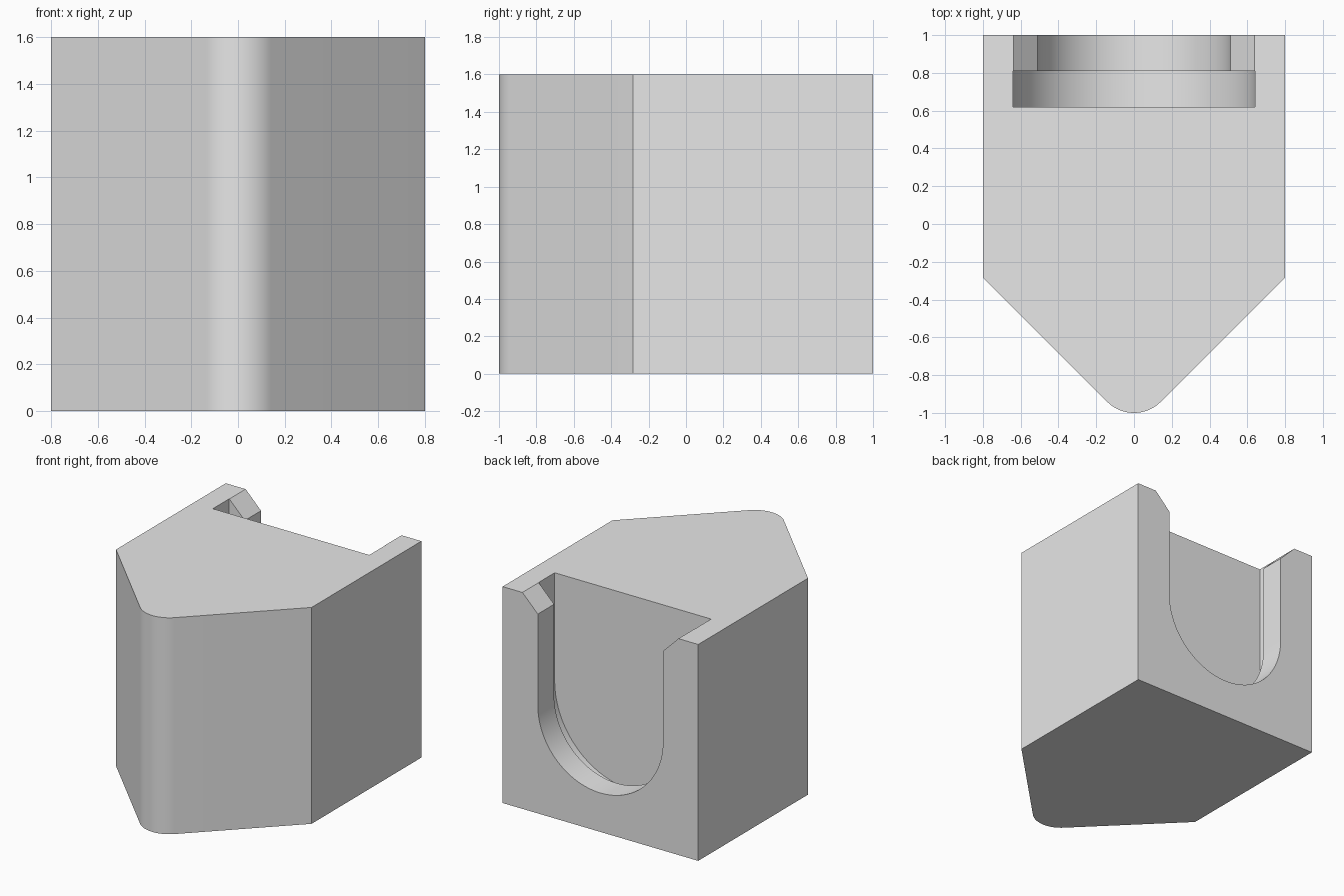
import bpy, bmesh
from math import cos, sin, pi, radians
from mathutils import Vector

if "Cube" in bpy.data.objects:
    bpy.data.objects.remove(bpy.data.objects["Cube"])

grey = bpy.data.materials.new("light_grey")
grey.use_nodes = True
grey.diffuse_color = (0.8, 0.8, 0.8, 1)
grey.node_tree.nodes["Principled BSDF"].inputs["Base Color"].default_value = (0.8, 0.8, 0.8, 1)


def arc(cx, cy, radius, start, end, steps):
    angles = [start + (end - start) * i / steps for i in range(steps + 1)]
    return [(cx + radius * cos(a), cy + radius * sin(a)) for a in angles]


def prism(name, points, sweep):
    """Extrude a closed outline of 3D points along a vector."""
    bm = bmesh.new()
    face = bm.faces.new([bm.verts.new(p) for p in points])
    top = bmesh.ops.extrude_face_region(bm, geom=[face])["geom"]
    bmesh.ops.translate(bm, vec=Vector(sweep),
                        verts=[v for v in top if isinstance(v, bmesh.types.BMVert)])
    bmesh.ops.recalc_face_normals(bm, faces=bm.faces)
    mesh = bpy.data.meshes.new(name)
    bm.to_mesh(mesh)
    bm.free()
    mesh.materials.append(grey)
    obj = bpy.data.objects.new(name, mesh)
    bpy.context.collection.objects.link(obj)
    return obj


# Block with a pointed, rounded nose at the front
HEIGHT, HALF, NOSE = 1.6, 0.8, 0.2
shoulder = NOSE * 2 ** 0.5 - HALF
shoulder = -(1 - NOSE) - shoulder - HALF + HALF  # 45 degree flanks tangent to the nose
outline = [(HALF, 1), (-HALF, 1), (-HALF, shoulder)]
outline += arc(0, NOSE - 1, NOSE, -0.75 * pi, -0.25 * pi, 24)
outline += [(HALF, shoulder)]
body = prism("socket_block", [(x, y, 0) for x, y in outline], (0, 0, HEIGHT))


def u_cutter(name, radius, rim, y0, y1):
    """Round-bottomed slot open at the top; rim adds the upper side points."""
    section = arc(0, 0.8, radius, pi, 2 * pi, 64) + rim
    section += [(-x, z) for x, z in reversed(rim)]
    cutter = prism(name, [(x, y0, z) for x, z in section], (0, y1 - y0, 0))
    cutter.hide_render = True
    return cutter


# Wide inner pocket, then the narrower mouth with chamfered top corners
cutters = [
    u_cutter("pocket_cutter", 0.64, [(0.64, 1.8)], 0.62, 0.81),
    u_cutter("mouth_cutter", 0.512, [(0.512, 1.474), (0.638, HEIGHT), (0.638, 1.8)], 0.72, 1.2),
]
bpy.ops.object.select_all(action="DESELECT")
bpy.context.view_layer.objects.active = body
body.select_set(True)
for cutter in cutters:
    mod = body.modifiers.new(cutter.name, "BOOLEAN")
    mod.operation = "DIFFERENCE"
    mod.solver = "EXACT"
    mod.object = cutter
    bpy.ops.object.modifier_apply(modifier=mod.name)
    bpy.data.objects.remove(cutter)

bpy.ops.object.shade_smooth_by_angle(angle=radians(25))
